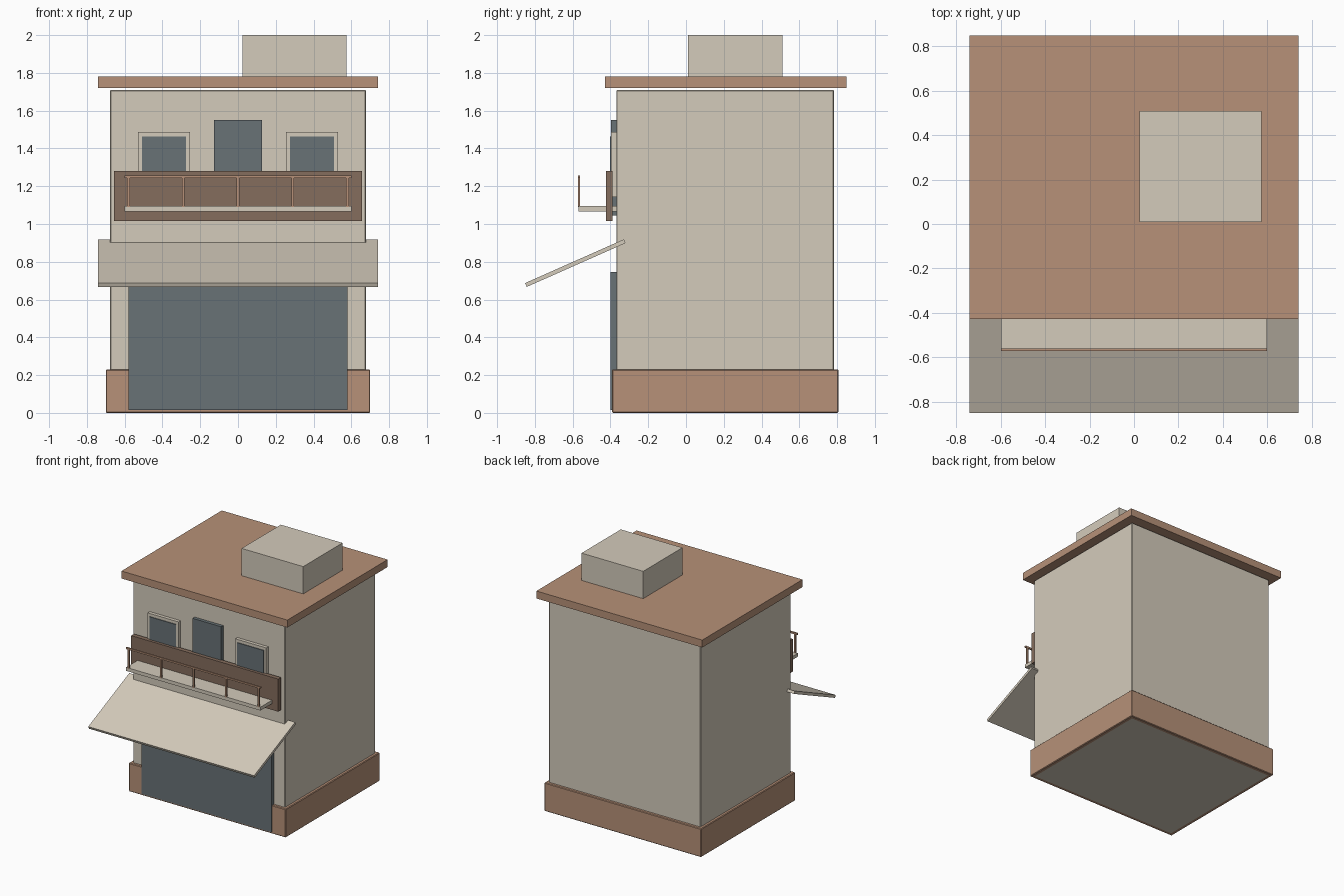
import bpy
import bmesh
import math

if "Cube" in bpy.data.objects:
    bpy.data.objects.remove(bpy.data.objects["Cube"])


def material(name, r, g, b):
    """Flat material from 0-255 display values, stored as linear."""
    lin = [(c / 255 / 12.92) if c < 11 else ((c / 255 + 0.055) / 1.055) ** 2.4 for c in (r, g, b)]
    m = bpy.data.materials.new(name)
    m.diffuse_color = (*lin, 1.0)
    m.use_nodes = True
    m.node_tree.nodes["Principled BSDF"].inputs["Base Color"].default_value = m.diffuse_color
    return m


PLASTER = material("beige plaster", 212, 203, 187)
CLAY = material("terracotta", 183, 145, 120)
GLASS = material("slate glass", 104, 114, 118)
WOOD = material("dark brown", 133, 109, 93)


def box(name, x, y, z, mat, bevel=0.0):
    """Box from (min, max) ranges on each axis."""
    bm = bmesh.new()
    bmesh.ops.create_cube(bm, size=1.0)
    for v in bm.verts:
        v.co = [r[0] if c < 0 else r[1] for c, r in zip(v.co, (x, y, z))]
    centre = [(r[0] + r[1]) / 2 for r in (x, y, z)]
    bmesh.ops.translate(bm, verts=bm.verts, vec=[-c for c in centre])
    me = bpy.data.meshes.new(name)
    bm.to_mesh(me)
    bm.free()
    me.materials.append(mat)
    ob = bpy.data.objects.new(name, me)
    ob.location = centre
    bpy.context.collection.objects.link(ob)
    if bevel:
        mod = ob.modifiers.new("edge", 'BEVEL')
        mod.width = bevel
        mod.segments = 1
    return ob


# Main masses
box("walls", (-0.677, 0.677), (-0.369, 0.783), (0.0, 1.71), PLASTER, 0.005)
box("plinth", (-0.70, 0.70), (-0.392, 0.807), (0.0, 0.23), CLAY, 0.005)
box("roof_slab", (-0.74, 0.74), (-0.428, 0.85), (1.72, 1.78), CLAY)
box("roof_hut", (0.025, 0.575), (0.01, 0.51), (1.778, 2.0), PLASTER)

# Shop front and upper door
box("shop_front", (-0.58, 0.58), (-0.40, -0.36), (0.015, 0.747), GLASS)
box("balcony_door", (-0.127, 0.127), (-0.396, -0.36), (1.045, 1.55), GLASS)

# Upper windows
for side, cx in (("left", -0.391), ("right", 0.391)):
    box(f"window_frame_{side}", (cx - 0.138, cx + 0.138), (-0.396, -0.36), (1.143, 1.487), PLASTER)
    box(f"window_pane_{side}", (cx - 0.117, cx + 0.117), (-0.402, -0.394), (1.165, 1.463), GLASS)

# Sign board behind the balcony
box("sign_board", (-0.656, 0.656), (-0.424, -0.388), (1.017, 1.28), WOOD)

# Balcony slab, posts and rail
box("balcony_slab", (-0.60, 0.60), (-0.57, -0.36), (1.067, 1.095), PLASTER)
box("balcony_rail", (-0.60, 0.60), (-0.573, -0.56), (1.244, 1.257), CLAY)
for i in range(5):
    px = -0.58 + 0.29 * i
    box(f"balcony_post_{i + 1}", (px - 0.007, px + 0.007), (-0.572, -0.56), (1.09, 1.25), CLAY)

# Sloping awning
awning = box("awning", (-0.74, 0.74), (-0.286, 0.286), (-0.011, 0.011), PLASTER)
awning.location = (0.0, -0.586, 0.793)
awning.rotation_euler = (math.radians(23.9), 0, 0)
